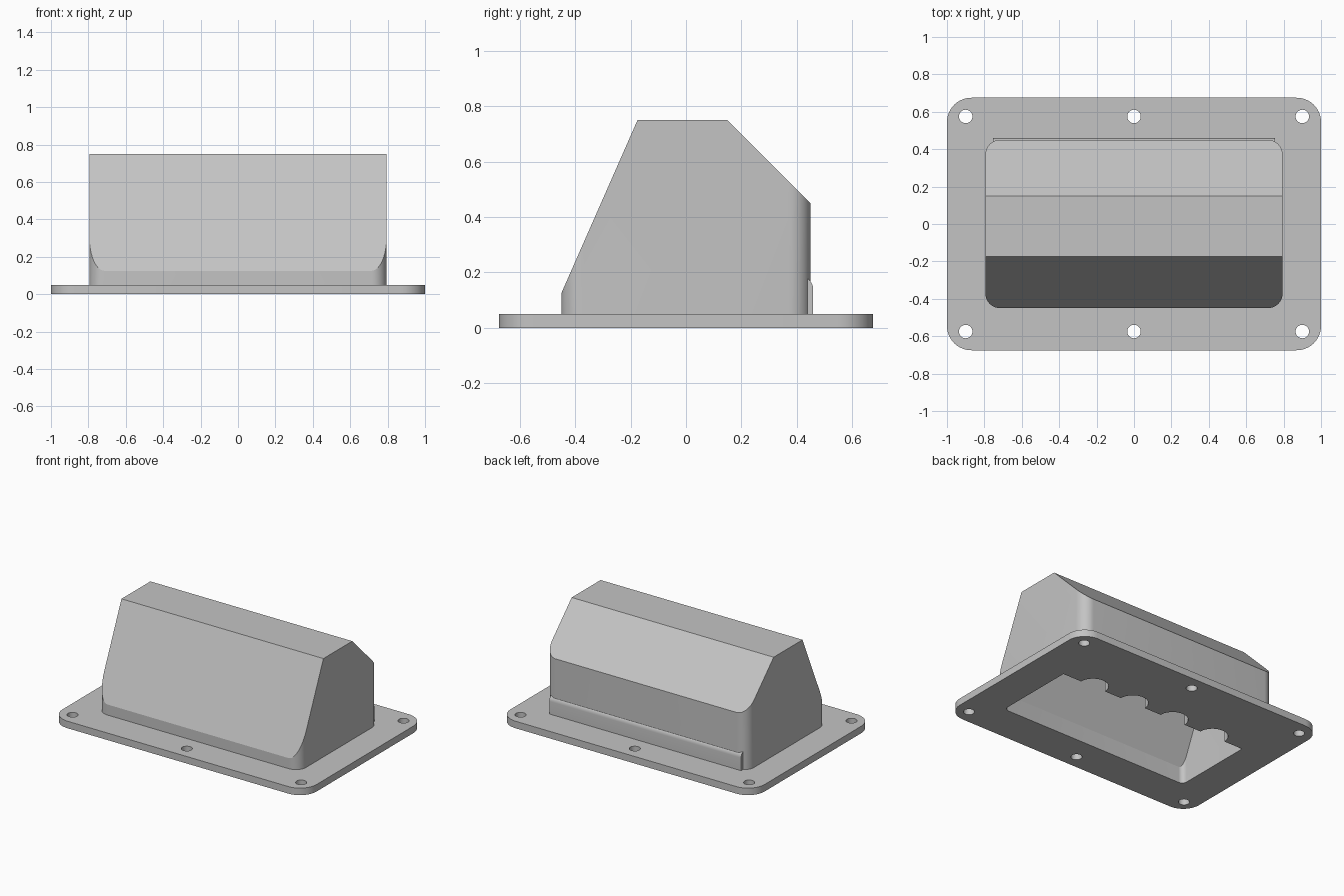
import bpy, bmesh, math
from mathutils import Vector

if "Cube" in bpy.data.objects:
    bpy.data.objects.remove(bpy.data.objects["Cube"], do_unlink=True)

grey = bpy.data.materials.new("light_grey")
grey.use_nodes = True
colour = (0.55, 0.55, 0.55, 1)
grey.diffuse_color = colour
grey.node_tree.nodes["Principled BSDF"].inputs["Base Color"].default_value = colour

WALL = 0.047


def make_object(name, bm):
    bmesh.ops.recalc_face_normals(bm, faces=bm.faces[:])
    mesh = bpy.data.meshes.new(name)
    bm.to_mesh(mesh)
    bm.free()
    mesh.materials.append(grey)
    ob = bpy.data.objects.new(name, mesh)
    bpy.context.collection.objects.link(ob)
    return ob


def rounded_prism(half_x, half_y, radius, z0, z1, steps=10):
    """Upright block with rounded vertical corners."""
    bm = bmesh.new()
    ring = []
    for quarter, (sx, sy) in enumerate([(1, 1), (-1, 1), (-1, -1), (1, -1)]):
        for i in range(steps + 1):
            a = math.radians(90 * (quarter + i / steps))
            ring.append(bm.verts.new((sx * (half_x - radius) + radius * math.cos(a),
                                      sy * (half_y - radius) + radius * math.sin(a), z0)))
    face = bm.faces.new(ring)
    moved = bmesh.ops.extrude_face_region(bm, geom=[face])["geom"]
    bmesh.ops.translate(bm, vec=(0, 0, z1 - z0),
                        verts=[v for v in moved if isinstance(v, bmesh.types.BMVert)])
    return bm


def slice_roof(bm, inset):
    """Cut the sloped front, flat top and sloped back."""
    planes = [((0, -0.45, 0.125), (0, -0.625, 0.275)),
              ((0, 0, 0.75), (0, 0, 1)),
              ((0, 0.45, 0.45), (0, 1, 1))]
    for point, normal in planes:
        n = Vector(normal).normalized()
        bmesh.ops.bisect_plane(bm, geom=bm.verts[:] + bm.edges[:] + bm.faces[:],
                               plane_co=Vector(point) - n * inset, plane_no=n,
                               clear_outer=True)
        bmesh.ops.holes_fill(bm, edges=[e for e in bm.edges if e.is_boundary])
    return bm


def combine(target, other, operation):
    """Apply a boolean and remove the helper."""
    mod = target.modifiers.new(operation.lower(), "BOOLEAN")
    mod.operation = operation
    mod.solver = "EXACT"
    mod.object = other
    bpy.context.view_layer.objects.active = target
    bpy.ops.object.modifier_apply(modifier=mod.name)
    bpy.data.objects.remove(other, do_unlink=True)


def cylinder(name, x, y, radius):
    bm = bmesh.new()
    bmesh.ops.create_cone(bm, cap_ends=True, segments=40, radius1=radius,
                          radius2=radius, depth=1)
    bmesh.ops.translate(bm, vec=(x, y, 0), verts=bm.verts)
    return make_object(name, bm)


# Flange plate joined to the sloped hood
housing = make_object("flanged_hood", rounded_prism(1, 0.675, 0.13, 0, 0.05))
hood = make_object("hood", slice_roof(rounded_prism(0.795, 0.45, 0.08, 0.02, 1), 0))
combine(housing, hood, "UNION")

# Hollow inside, open at the bottom
cavity = make_object("cavity", slice_roof(
    rounded_prism(0.795 - WALL, 0.45 - WALL, 0.035, -0.1, 1), WALL))
combine(housing, cavity, "DIFFERENCE")

# Rear ledge with a rounded top edge and four vertical grooves
bm = bmesh.new()
bmesh.ops.create_cube(bm, size=1)
bmesh.ops.scale(bm, vec=(1.51, 0.272, 0.185), verts=bm.verts)
bmesh.ops.translate(bm, vec=(0, 0.323, 0.0925), verts=bm.verts)
edge = [e for e in bm.edges if all(v.co.y > 0.4 and v.co.z > 0.1 for v in e.verts)]
bmesh.ops.bevel(bm, geom=edge, offset=0.045, segments=8, profile=0.5, affect="EDGES")
ledge = make_object("rear_ledge", bm)
for i in range(4):
    combine(ledge, cylinder("groove", -0.5 + i / 3, 0.187, 0.1), "DIFFERENCE")
combine(housing, ledge, "UNION")

# Screw holes
for x in (-0.9, 0, 0.9):
    for y in (-0.575, 0.575):
        combine(housing, cylinder("screw_hole", x, y, 0.036), "DIFFERENCE")

# One shared material slot and smooth rounded corners
housing.data.materials.clear()
housing.data.materials.append(grey)
for p in housing.data.polygons:
    p.material_index = 0
bpy.ops.object.select_all(action="DESELECT")
housing.select_set(True)
bpy.context.view_layer.objects.active = housing
bpy.ops.object.shade_smooth_by_angle(angle=math.radians(18))
